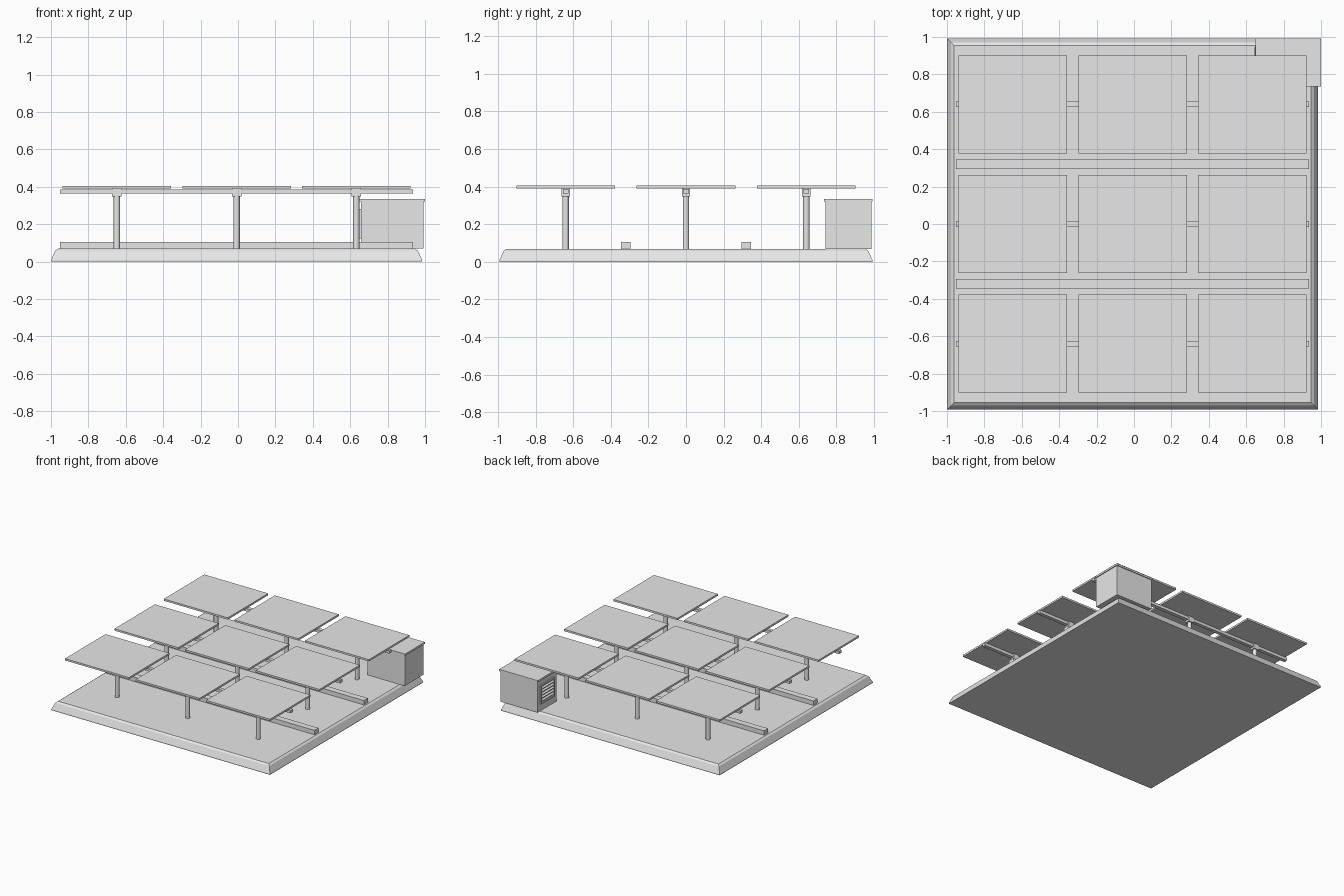
import bpy, bmesh, math
from mathutils import Matrix

if "Cube" in bpy.data.objects:
    bpy.data.objects.remove(bpy.data.objects["Cube"])

grey = bpy.data.materials.new("light_grey")
grey.diffuse_color = (0.8, 0.8, 0.8, 1)
grey.use_nodes = True
grey.node_tree.nodes["Principled BSDF"].inputs["Base Color"].default_value = grey.diffuse_color

CX = -0.0075            # centre of the slab and the array
PITCH = 0.64            # spacing of posts and panels
COLS = [CX + i * PITCH for i in (-1, 0, 1)]
ROWS = [i * PITCH for i in (-1, 0, 1)]


def finish(name, bm):
    bmesh.ops.recalc_face_normals(bm, faces=bm.faces)
    mesh = bpy.data.meshes.new(name)
    bm.to_mesh(mesh)
    bm.free()
    mesh.materials.append(grey)
    obj = bpy.data.objects.new(name, mesh)
    bpy.context.collection.objects.link(obj)
    return obj


def box(name, x, y, z, tilt=0):
    """Box from (min, max) ranges, optionally tilted about its y axis."""
    size = [r[1] - r[0] for r in (x, y, z)]
    mid = [(r[0] + r[1]) / 2 for r in (x, y, z)]
    bm = bmesh.new()
    bmesh.ops.create_cube(bm, size=1, matrix=Matrix.Translation(mid)
                          @ Matrix.Rotation(tilt, 4, 'Y')
                          @ Matrix.Diagonal((*size, 1)))
    return finish(name, bm)


def around(c, half):
    return (c - half, c + half)


# Base slab with sloping, chamfered sides
bm = bmesh.new()
rings = []
for z, half in ((0, 0.992), (0.008, 0.992), (0.058, 0.970), (0.069, 0.955)):
    rings.append([bm.verts.new((CX + sx * half, sy * half, z))
                  for sx, sy in ((-1, -1), (1, -1), (1, 1), (-1, 1))])
for lo, hi in zip(rings, rings[1:]):
    for i in range(4):
        j = (i + 1) % 4
        bm.faces.new((lo[i], lo[j], hi[j], hi[i]))
bm.faces.new(rings[0][::-1])
bm.faces.new(rings[-1])
finish("base_slab", bm)

# Panels, posts and brackets
for y in ROWS:
    box("panel_rail", around(CX, 0.943), around(y, 0.015), (0.363, 0.386))
    for x in COLS:
        box("solar_panel", around(x, 0.29), around(y, 0.262), (0.390, 0.405))
        box("rail_bracket", around(x, 0.025), around(y, 0.022), (0.347, 0.390))
        bm = bmesh.new()
        bmesh.ops.create_cone(bm, cap_ends=True, segments=12, radius1=0.017,
                              radius2=0.017, depth=0.285,
                              matrix=Matrix.Translation((x, y, 0.2075)))
        post = finish("support_post", bm)
        for p in post.data.polygons:
            p.use_smooth = abs(p.normal.z) < 0.5
        bpy.context.view_layer.objects.active = post
        post.select_set(True)
        bpy.ops.object.shade_smooth_by_angle(angle=math.radians(40))
        post.select_set(False)

# Cable trays between the rows
for y in (-0.32, 0.32):
    box("cable_tray", around(CX, 0.943), around(y, 0.026), (0.068, 0.105))

# Equipment cabinet in the back right corner
box("cabinet_body", (0.657, 0.993), (0.742, 0.985), (0.069, 0.322))
box("cabinet_lid", (0.650, 1.0), (0.734, 0.992), (0.320, 0.335))

# Louvred vent on the cabinet's left side
VENT_Y, VENT_Z = (0.78, 0.945), (0.13, 0.275)
for y in VENT_Y:
    box("vent_frame_side", (0.648, 0.658), around(y, 0.006), VENT_Z)
for z in VENT_Z:
    box("vent_frame_end", (0.648, 0.658), around(0.8625, 0.0885), around(z, 0.006))
for i in range(5):
    z = 0.153 + i * 0.025
    box("vent_slat", (0.645, 0.660), VENT_Y, around(z, 0.004), math.radians(-35))
